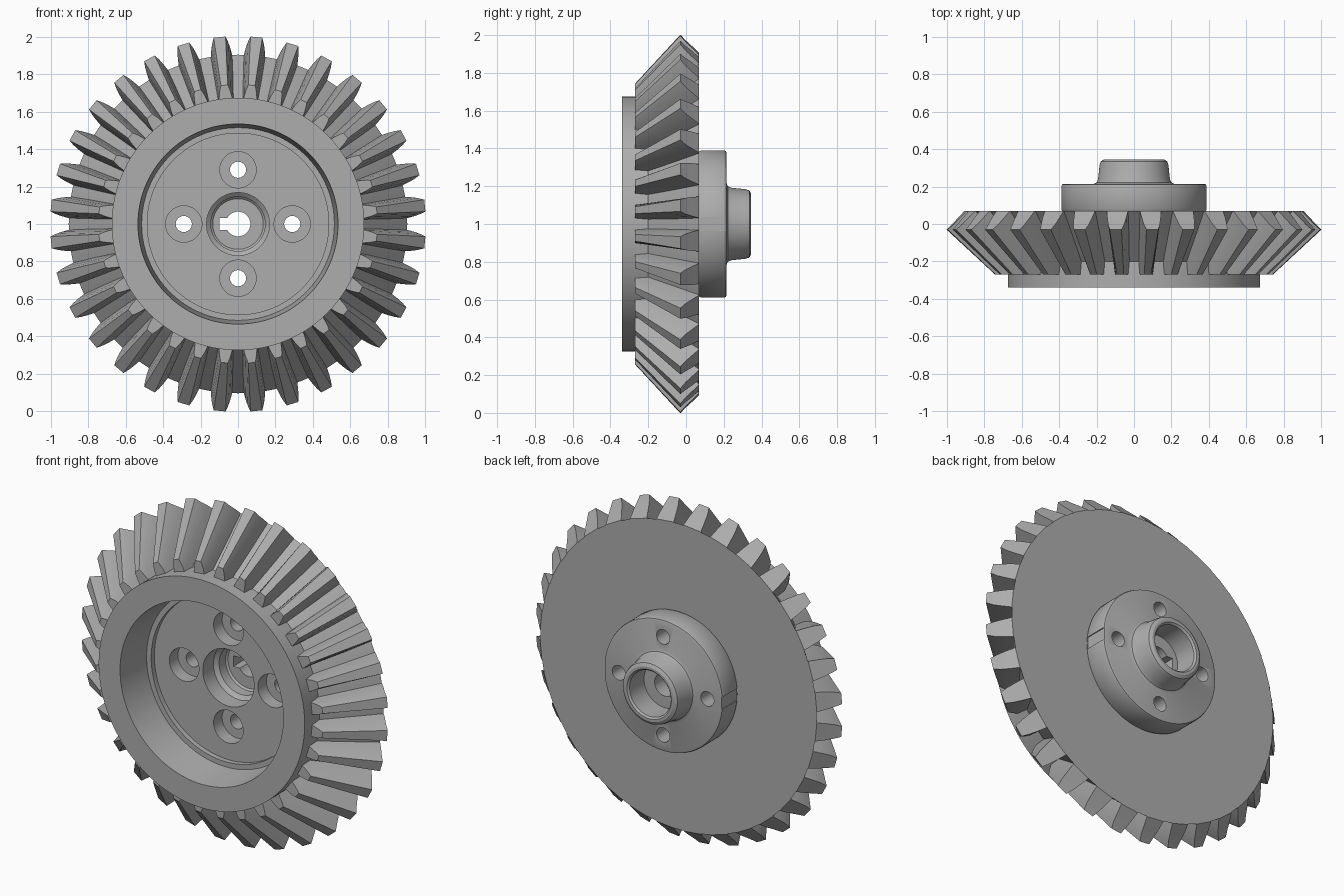
import bpy, bmesh, math
from mathutils import Matrix, Vector

cube = bpy.data.objects.get("Cube")
if cube:
    bpy.data.objects.remove(cube, do_unlink=True)

CENTRE = Vector((0, 0, 1))
TEETH = 32

steel = bpy.data.materials.new("steel_grey")
steel.use_nodes = True
grey = (0.42, 0.42, 0.42, 1)
steel.diffuse_color = grey
steel.node_tree.nodes["Principled BSDF"].inputs["Base Color"].default_value = grey


def finish(bm, name):
    bmesh.ops.remove_doubles(bm, verts=bm.verts, dist=1e-5)
    bmesh.ops.recalc_face_normals(bm, faces=bm.faces)
    mesh = bpy.data.meshes.new(name)
    bm.to_mesh(mesh)
    bm.free()
    mesh.materials.append(steel)
    obj = bpy.data.objects.new(name, mesh)
    bpy.context.collection.objects.link(obj)
    return obj


def activate(obj):
    bpy.ops.object.select_all(action="DESELECT")
    obj.select_set(True)
    bpy.context.view_layer.objects.active = obj


def smooth(obj, degrees):
    activate(obj)
    bpy.ops.object.shade_smooth_by_angle(angle=math.radians(degrees))


def lathe(name, profile, steps=128):
    """Spin (radius, y) points around the gear axis."""
    bm = bmesh.new()
    verts = [bm.verts.new((0, y, 1 + r)) for r, y in profile]
    edges = [bm.edges.new(pair) for pair in zip(verts, verts[1:])]
    bmesh.ops.spin(bm, geom=verts + edges, cent=CENTRE, axis=(0, 1, 0),
                   angle=math.tau, steps=steps)
    return finish(bm, name)


def cut(target, cutter):
    cutter.hide_render = True
    mod = target.modifiers.new("cut", "BOOLEAN")
    mod.operation = "DIFFERENCE"
    mod.solver = "EXACT"
    mod.object = cutter
    activate(target)
    bpy.ops.object.modifier_apply(modifier=mod.name)
    bpy.data.objects.remove(cutter, do_unlink=True)


def rod(x, z, radius, y0, y1):
    bpy.ops.mesh.primitive_cylinder_add(
        vertices=48, radius=radius, depth=y1 - y0,
        location=(x, (y0 + y1) / 2, z), rotation=(math.pi / 2, 0, 0))
    return bpy.context.object


def block(x, y, z, sx, sy, sz):
    bpy.ops.mesh.primitive_cube_add(size=1, location=(x, y, z))
    obj = bpy.context.object
    obj.scale = (sx, sy, sz)
    return obj


# Gear body: bored hub, recessed front, rim, root cone, flange and rear boss
body = lathe("gear_body", [
    (0, 0.10), (0.135, 0.10), (0.145, 0.09), (0.145, 0.03), (0.168, 0.01), (0.168, -0.09),
    (0.485, -0.09), (0.485, -0.12), (0.515, -0.12), (0.535, -0.34),
    (0.675, -0.34), (0.675, -0.20), (0.905, 0.07),
    (0.385, 0.07), (0.39, 0.08), (0.39, 0.20), (0.386, 0.211), (0.375, 0.215),
    (0.215, 0.215), (0.20, 0.222), (0.192, 0.24), (0.184, 0.315),
    (0.178, 0.335), (0.16, 0.345), (0.145, 0.345), (0.135, 0.335),
    (0.135, 0.20), (0, 0.20)])

# Keyed shaft hole
cut(body, rod(0, 1, 0.066, 0.05, 0.25))
cut(body, block(-0.05, 0.15, 1, 0.10, 0.2, 0.062))

# Four counterbored bolt holes
for i in range(4):
    a = i * math.pi / 2
    x, z = 0.29 * math.cos(a), 1 + 0.29 * math.sin(a)
    cut(body, rod(x, z, 0.097, -0.15, -0.01))
    cut(body, rod(x, z, 0.043, -0.05, 0.3))

# Shallow index notches on both sides of the flange
for side in (-1, 1):
    cut(body, block(side * 0.42, 0.15, 1, 0.075, 0.15, 0.072))
smooth(body, 28)

# Bevel teeth: loft from the small front section to the large rear section
front = [(0.60, -0.27, 0.037), (0.675, -0.27, 0.035), (0.70, -0.27, 0.031),
         (0.725, -0.27, 0.025), (0.745, -0.27, 0.018)]
rear = [(0.87, 0.069, 0.060), (0.905, 0.07, 0.057), (0.94, 0.034, 0.051),
        (0.973, -0.002, 0.043), (1.004, -0.03, 0.032)]


def add_tooth(bm, angle):
    turn = Matrix.Rotation(angle, 3, "Y")

    def ring(section):
        outline = [(-w, y, r) for r, y, w in section]
        outline += [(w, y, r) for r, y, w in reversed(section)]
        return [bm.verts.new(CENTRE + turn @ Vector(p)) for p in outline]

    a, b = ring(front), ring(rear)
    n = len(a)
    for i in range(n):
        j = (i + 1) % n
        bm.faces.new((a[i], a[j], b[j], b[i]))
    for end in (a, b):
        for i in range(n // 2 - 1):
            bm.faces.new((end[i], end[i + 1], end[n - 2 - i], end[n - 1 - i]))


bm = bmesh.new()
for k in range(TEETH):
    add_tooth(bm, (k + 0.5) * math.tau / TEETH)
smooth(finish(bm, "bevel_teeth"), 25)
